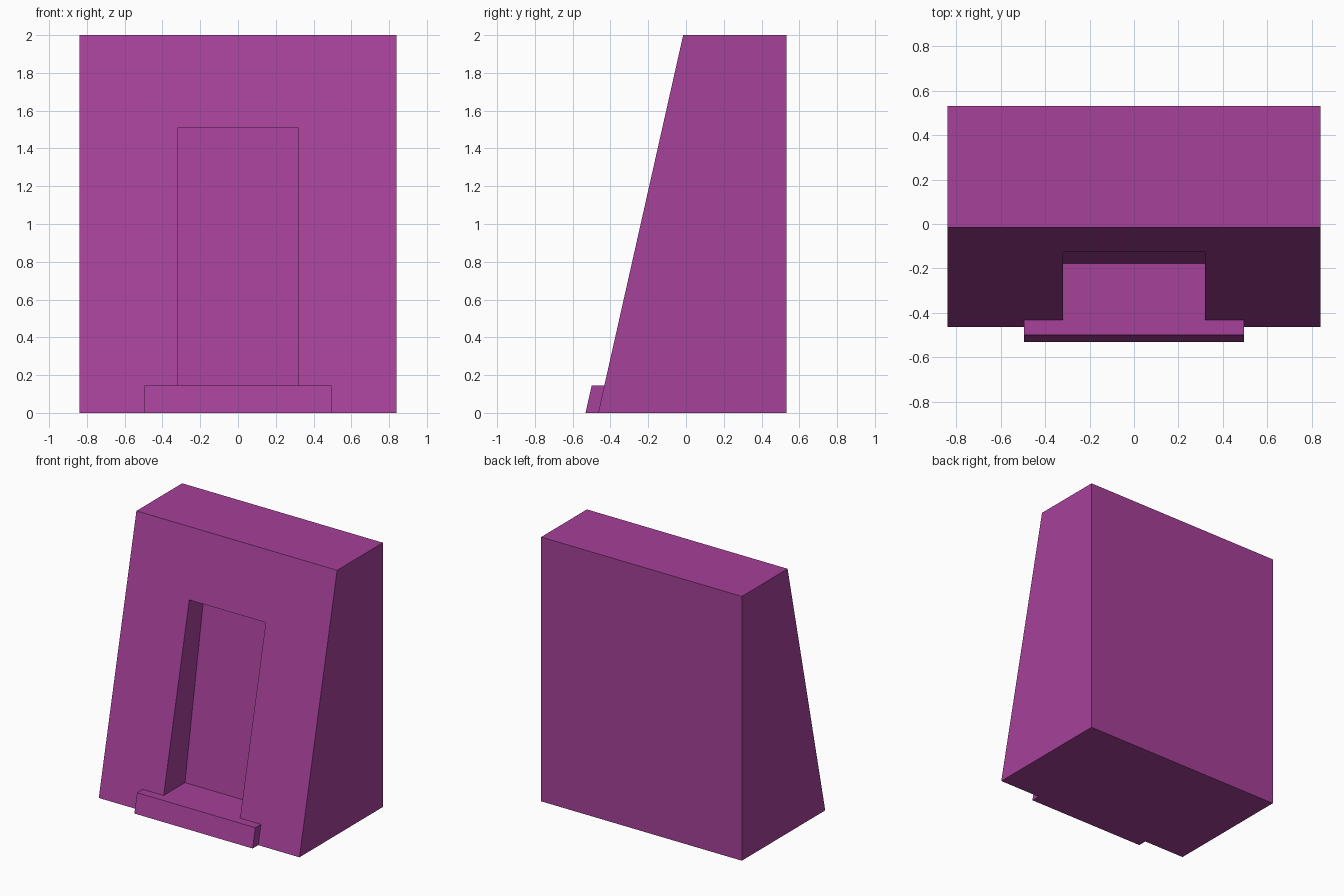
import bpy
import bmesh

old = bpy.data.objects.get("Cube")
if old:
    bpy.data.objects.remove(old, do_unlink=True)

COLOUR = (0.38, 0.052, 0.32, 1)
purple = bpy.data.materials.new("purple")
purple.use_nodes = True
purple.diffuse_color = COLOUR
purple.node_tree.nodes["Principled BSDF"].inputs["Base Color"].default_value = COLOUR

BACK, FOOT, TOP = 0.532, -0.465, 2.0
SLOPE = 0.225          # lean of the front face
STEP_TOP = 0.145       # also the recess floor


def front(z):
    """Depth of the sloping front face at height z."""
    return FOOT + SLOPE * z


def prism(name, half_width, profile):
    """Extrude a side profile of (y, z) points across x."""
    bm = bmesh.new()
    base = bm.faces.new([bm.verts.new((-half_width, y, z)) for y, z in profile])
    sweep = bmesh.ops.extrude_face_region(bm, geom=[base])["geom"]
    moved = [v for v in sweep if isinstance(v, bmesh.types.BMVert)]
    bmesh.ops.translate(bm, verts=moved, vec=(2 * half_width, 0, 0))
    bmesh.ops.recalc_face_normals(bm, faces=bm.faces)
    mesh = bpy.data.meshes.new(name)
    bm.to_mesh(mesh)
    bm.free()
    mesh.materials.append(purple)
    obj = bpy.data.objects.new(name, mesh)
    bpy.context.collection.objects.link(obj)
    return obj


# Main block with a leaning front
body = prism("body", 0.84, [(FOOT, 0), (BACK, 0), (BACK, TOP), (front(TOP), TOP)])

# Doorway recess, its back wall a little steeper than the front
HEAD = 1.508
recess = prism("recess_cutter", 0.32, [(-0.8, STEP_TOP), (-0.177, STEP_TOP),
                                       (0.055, HEAD), (-0.8, HEAD)])
cut = body.modifiers.new("doorway", "BOOLEAN")
cut.operation = "DIFFERENCE"
cut.solver = "EXACT"
cut.object = recess
bpy.context.view_layer.objects.active = body
body.select_set(True)
bpy.ops.object.modifier_apply(modifier=cut.name)
bpy.data.objects.remove(recess, do_unlink=True)

# Door step, flush with the recess floor
DEPTH = 0.067
prism("door_step", 0.495, [(FOOT - DEPTH, 0), (FOOT, 0),
                           (front(STEP_TOP), STEP_TOP),
                           (front(STEP_TOP) - DEPTH, STEP_TOP)])
